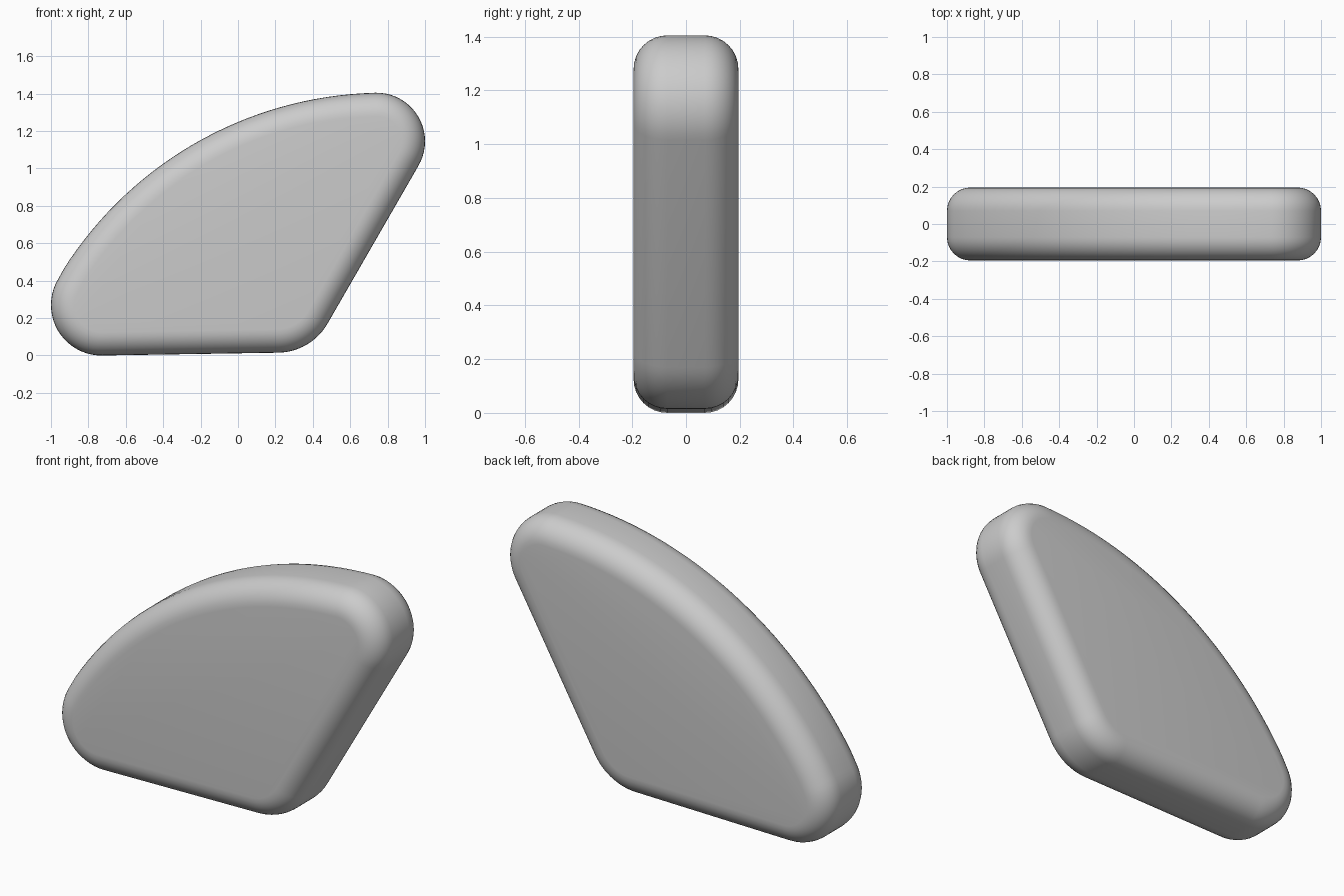
import bpy, bmesh
from math import sin, cos, pi, radians

if "Cube" in bpy.data.objects:
    bpy.data.objects.remove(bpy.data.objects["Cube"])

# Outline arcs in the XZ plane: centre x, centre z, radius, start angle, end angle, steps
ARCS = [
    (-0.73, 0.27, 0.27, 149.2, 270.9, 20),    # left corner
    (0.21, 0.325, 0.31, 270.9, 330.0, 12),    # lower right corner
    (0.74, 1.145, 0.26, 330.0, 451.4, 20),    # upper right corner
    (0.782, -0.625, 2.03, 91.4, 149.2, 32),   # long curved top
]
HALF_DEPTH = 0.195
EDGE = 0.125


def outline(inset):
    """Outline points, moved inwards by the inset."""
    pts = []
    for i, (cx, cz, r, a0, a1, n) in enumerate(ARCS):
        # the long arc shares its end points with its neighbours
        ks = range(1, n) if i == 3 else range(n + 1)
        for k in ks:
            a = radians(a0 + (a1 - a0) * k / n)
            pts.append((cx + (r - inset) * cos(a), cz + (r - inset) * sin(a)))
    return pts


# Rounded section: front edge then back edge, as (inset, y)
STEPS = 8
section = []
for side in (-1, 1):
    half = []
    for k in range(STEPS + 1):
        t = pi / 2 * k / STEPS
        half.append((EDGE * (1 - sin(t)), side * (HALF_DEPTH - EDGE * (1 - cos(t)))))
    section += half if side < 0 else half[::-1]

# Wedge plate: rings joined by quads, with flat front and back caps
bm = bmesh.new()
rings = [[bm.verts.new((x, y, z)) for x, z in outline(d)] for d, y in section]
n = len(rings[0])
for a, b in zip(rings, rings[1:]):
    for i in range(n):
        j = (i + 1) % n
        bm.faces.new((a[i], a[j], b[j], b[i]))
bm.faces.new(rings[0])
bm.faces.new(rings[-1][::-1])
bmesh.ops.recalc_face_normals(bm, faces=bm.faces)

mesh = bpy.data.meshes.new("rounded_wedge_plate")
bm.to_mesh(mesh)
bm.free()
plate = bpy.data.objects.new("rounded_wedge_plate", mesh)
bpy.context.collection.objects.link(plate)
bpy.context.view_layer.objects.active = plate
plate.select_set(True)
bpy.ops.object.shade_smooth_by_angle(angle=radians(30))
